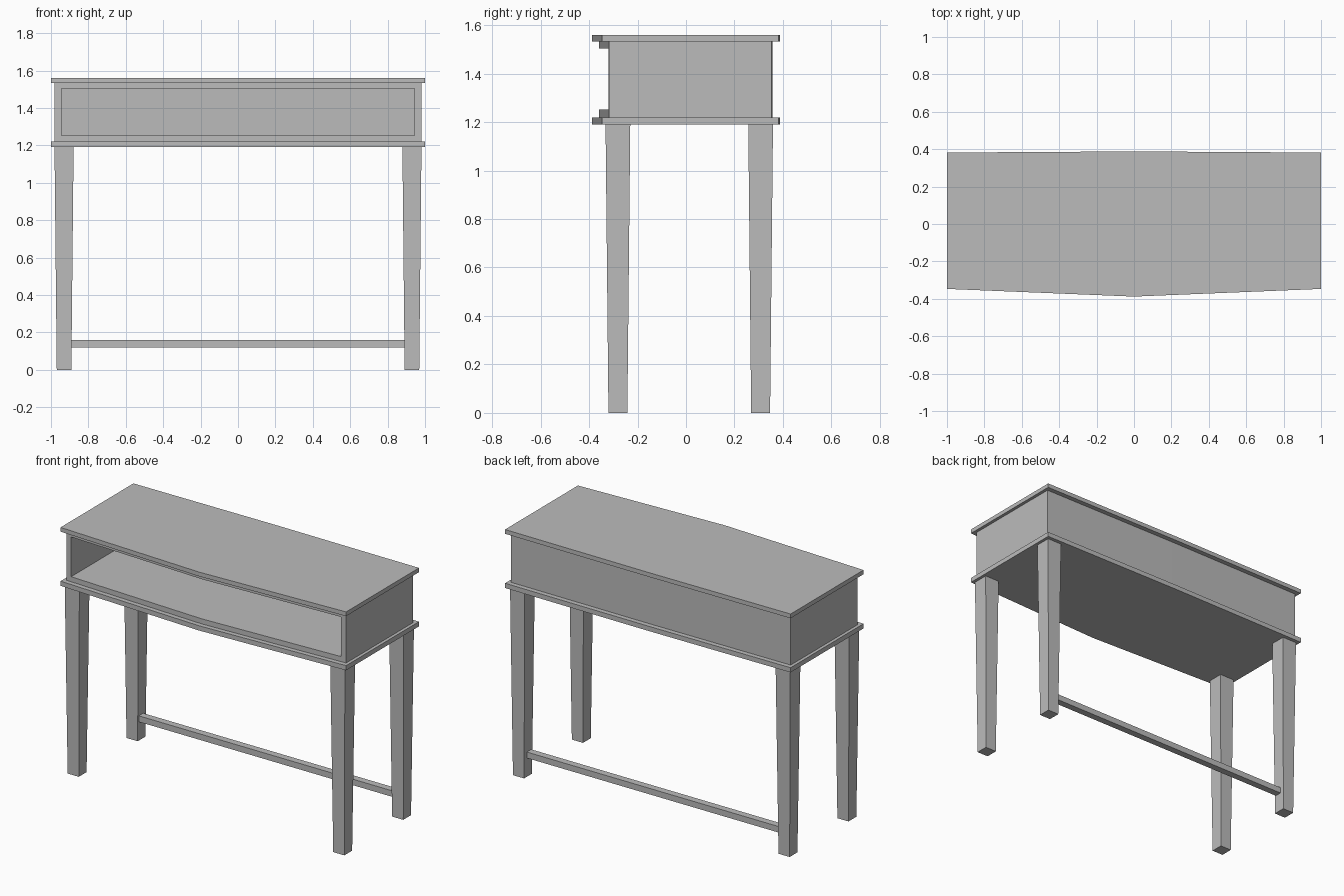
import bpy
import bmesh

cube = bpy.data.objects.get("Cube")
if cube:
    bpy.data.objects.remove(cube, do_unlink=True)

grey = bpy.data.materials.new("plain grey")
grey.use_nodes = True
COLOR = (0.5, 0.5, 0.5, 1)
grey.diffuse_color = COLOR
grey.node_tree.nodes["Principled BSDF"].inputs["Base Color"].default_value = COLOR


def loft(name, lower, upper, z0, z1):
    """Closed solid between two matching outlines."""
    bm = bmesh.new()
    low = [bm.verts.new((x, y, z0)) for x, y in lower]
    top = [bm.verts.new((x, y, z1)) for x, y in upper]
    bm.faces.new(low[::-1])
    bm.faces.new(top)
    for i in range(len(low)):
        j = (i + 1) % len(low)
        bm.faces.new((low[i], low[j], top[j], top[i]))
    bmesh.ops.recalc_face_normals(bm, faces=bm.faces)
    mesh = bpy.data.meshes.new(name)
    bm.to_mesh(mesh)
    bm.free()
    mesh.materials.append(grey)
    obj = bpy.data.objects.new(name, mesh)
    bpy.context.collection.objects.link(obj)
    return obj


def rect(x0, x1, y0, y1):
    return [(x0, y0), (x1, y0), (x1, y1), (x0, y1)]


def bowed(half, front, front_mid, back, back_mid):
    """Board outline with a shallow point at mid front and mid back."""
    return [(-half, front), (0, front_mid), (half, front),
            (half, back), (0, back_mid), (-half, back)]


# Overhanging top and bottom boards
board = bowed(1.0, -0.347, -0.388, 0.382, 0.388)
loft("table_top", board, board, 1.533, 1.56)
loft("lower_board", board, board, 1.19, 1.22)

# Open-fronted compartment
case = bowed(0.98, -0.318, -0.358, 0.352, 0.357)
body = loft("compartment", case, case, 1.22, 1.533)
hollow = rect(-0.945, 0.945, -0.5, 0.32)
cutter = loft("compartment_cutter", hollow, hollow, 1.252, 1.503)
cutter.hide_render = True
cut = body.modifiers.new("opening", "BOOLEAN")
cut.operation = "DIFFERENCE"
cut.solver = "EXACT"
cut.object = cutter
bpy.context.view_layer.objects.active = body
bpy.ops.object.modifier_apply(modifier=cut.name)
bpy.data.objects.remove(cutter, do_unlink=True)

# Tapered legs
for side, cx in (("right", -0.93), ("left", 0.93)):
    for end, cy in (("front", -0.281), ("back", 0.308)):
        foot, head = 0.039, 0.051
        loft(f"{end}_{side}_leg",
             rect(cx - foot, cx + foot, cy - foot, cy + foot),
             rect(cx - head, cx + head, cy - head, cy + head), 0, 1.19)

# Stretcher between the back legs
bar = rect(-0.893, 0.893, 0.278, 0.322)
loft("back_stretcher", bar, bar, 0.12, 0.158)
